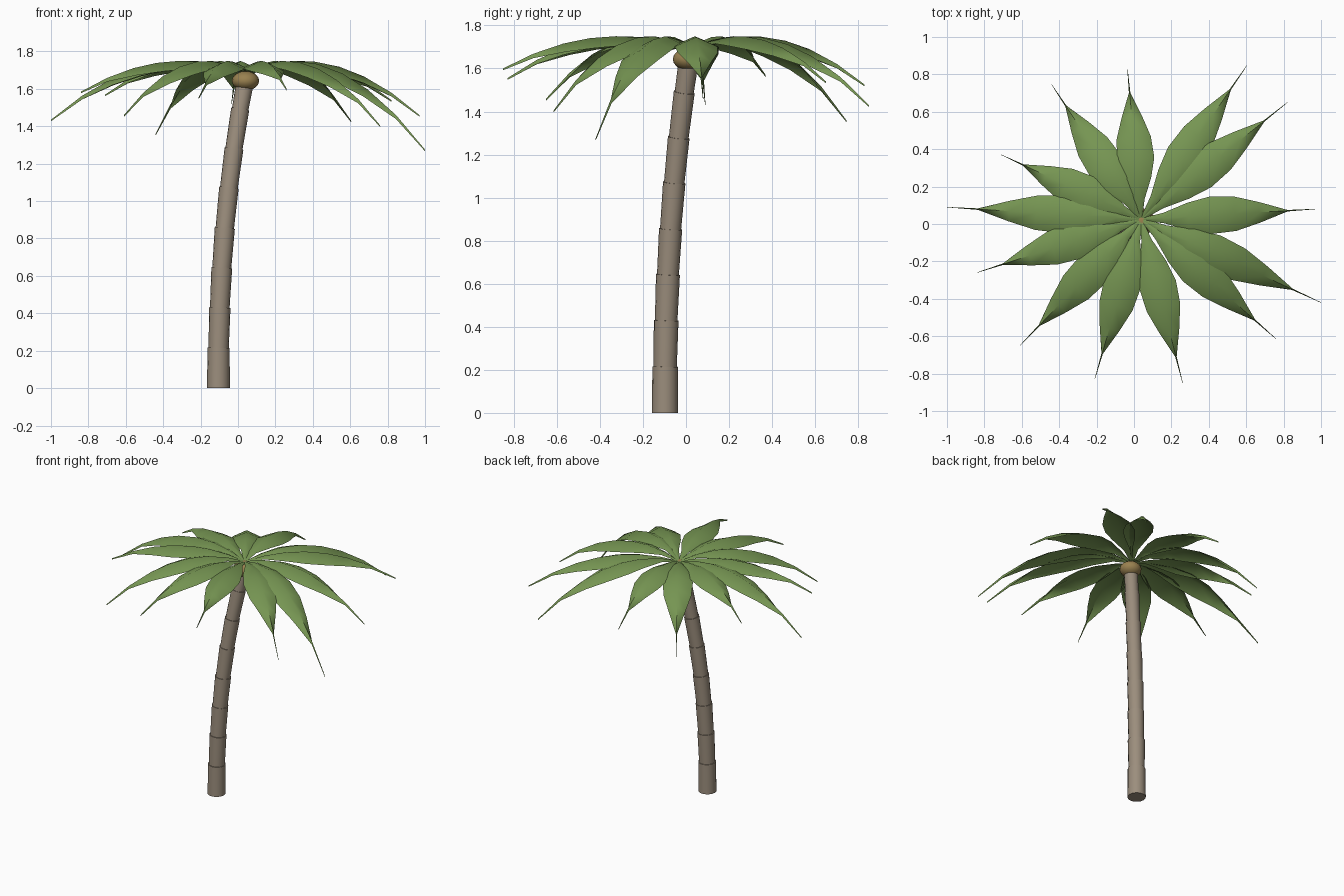
import bpy, bmesh, math
from mathutils import Vector

if "Cube" in bpy.data.objects:
    bpy.data.objects.remove(bpy.data.objects["Cube"])


def material(name, rgb):
    m = bpy.data.materials.new(name)
    m.diffuse_color = (*rgb, 1)
    m.use_nodes = True
    m.node_tree.nodes["Principled BSDF"].inputs["Base Color"].default_value = m.diffuse_color
    return m


BARK = material("grey brown bark", (0.33, 0.27, 0.205))
LEAF = material("leaf green", (0.18, 0.30, 0.085))
HUSK = material("tan husk", (0.32, 0.22, 0.08))


def finish(name, bm, mat, angle):
    me = bpy.data.meshes.new(name)
    bm.to_mesh(me)
    bm.free()
    ob = bpy.data.objects.new(name, me)
    bpy.context.collection.objects.link(ob)
    me.materials.append(mat)
    bpy.ops.object.select_all(action='DESELECT')
    ob.select_set(True)
    bpy.context.view_layer.objects.active = ob
    bpy.ops.object.shade_smooth_by_angle(angle=math.radians(angle))
    return ob


# Trunk: stacked flaring segments along a leaning curve
def trunk_point(z):
    t = (z / 1.62) ** 2.2
    return Vector((-0.105 + 0.14 * t, -0.098 + 0.108 * t, z))


def trunk_ring(bm, z, r, sides=16):
    axis = (trunk_point(z + 0.01) - trunk_point(max(z - 0.01, 0))).normalized()
    if z == 0:
        axis = Vector((0, 0, 1))
    q = Vector((0, 0, 1)).rotation_difference(axis)
    c = trunk_point(z)
    return [bm.verts.new(c + q @ Vector((r * math.cos(a), r * math.sin(a), 0)))
            for a in (2 * math.pi * i / sides for i in range(sides))]


levels = [0, 0.215, 0.43, 0.643, 0.855, 1.07, 1.28, 1.49, 1.635]
bm = bmesh.new()
for z0, z1 in zip(levels, levels[1:]):
    r = 0.058 - 0.012 * z0 / 1.5
    low = trunk_ring(bm, z0, 0.061 if z0 == 0 else r * 0.96)
    top = trunk_ring(bm, z1, r * 1.02)
    n = len(low)
    for i in range(n):
        j = (i + 1) % n
        bm.faces.new((low[i], low[j], top[j], top[i]))
    bm.faces.new(low[::-1])
    bm.faces.new(top)
finish("trunk", bm, BARK, 40)

# Crown heart: squashed ball under the fronds
bm = bmesh.new()
bmesh.ops.create_uvsphere(bm, u_segments=16, v_segments=10, radius=1)
for v in bm.verts:
    v.co = Vector((0.04 + 0.073 * v.co.x, 0.012 + 0.073 * v.co.y, 1.643 + 0.052 * v.co.z))
finish("crown_heart", bm, HUSK, 60)

# Fronds: arched leaves folded down along the rib, pinched to a thin tip
HUB = Vector((0.038, 0.025, 1.69))
SECTION = [  # position along rib, half width, fold drop
    (0.0, 0.006, 0.004), (0.13, 0.028, 0.014), (0.27, 0.074, 0.032),
    (0.40, 0.100, 0.044), (0.54, 0.092, 0.046), (0.68, 0.055, 0.038),
    (0.84, 0.004, 0.020), (1.0, 0.001, 0.008)]
TIPS = [
    (0.97, 0.08, 1.46), (0.82, 0.65, 1.54), (0.605, 0.85, 1.43),
    (-0.035, 0.83, 1.525), (-0.44, 0.745, 1.36), (-0.71, 0.37, 1.57),
    (-1.0, 0.09, 1.435), (-0.84, -0.26, 1.585), (-0.61, -0.65, 1.46),
    (-0.21, -0.83, 1.555), (0.26, -0.85, 1.60), (0.76, -0.615, 1.405),
    (1.0, -0.42, 1.275)]

for k, tip in enumerate(TIPS):
    reach = Vector((tip[0] - HUB.x, tip[1] - HUB.y, 0))
    side = Vector((-reach.y, reach.x, 0)).normalized()
    fall = HUB.z - tip[2]
    rise = 0.12 + math.sqrt(0.0144 + 0.24 * fall)   # every arch peaks 0.06 above the hub
    bm = bmesh.new()
    rows = []
    for s, w, d in SECTION:
        rib = HUB + reach * s + Vector((0, 0, rise * s - (rise + fall) * s * s))
        down = Vector((0, 0, -d))
        rows.append([bm.verts.new(p) for p in
                     (rib - side * w + down, rib, rib + side * w + down)])
    for a, b in zip(rows, rows[1:]):
        for i in (0, 1):
            bm.faces.new((a[i], b[i], b[i + 1], a[i + 1]))
    finish(f"frond_{k + 1}", bm, LEAF, 60)
